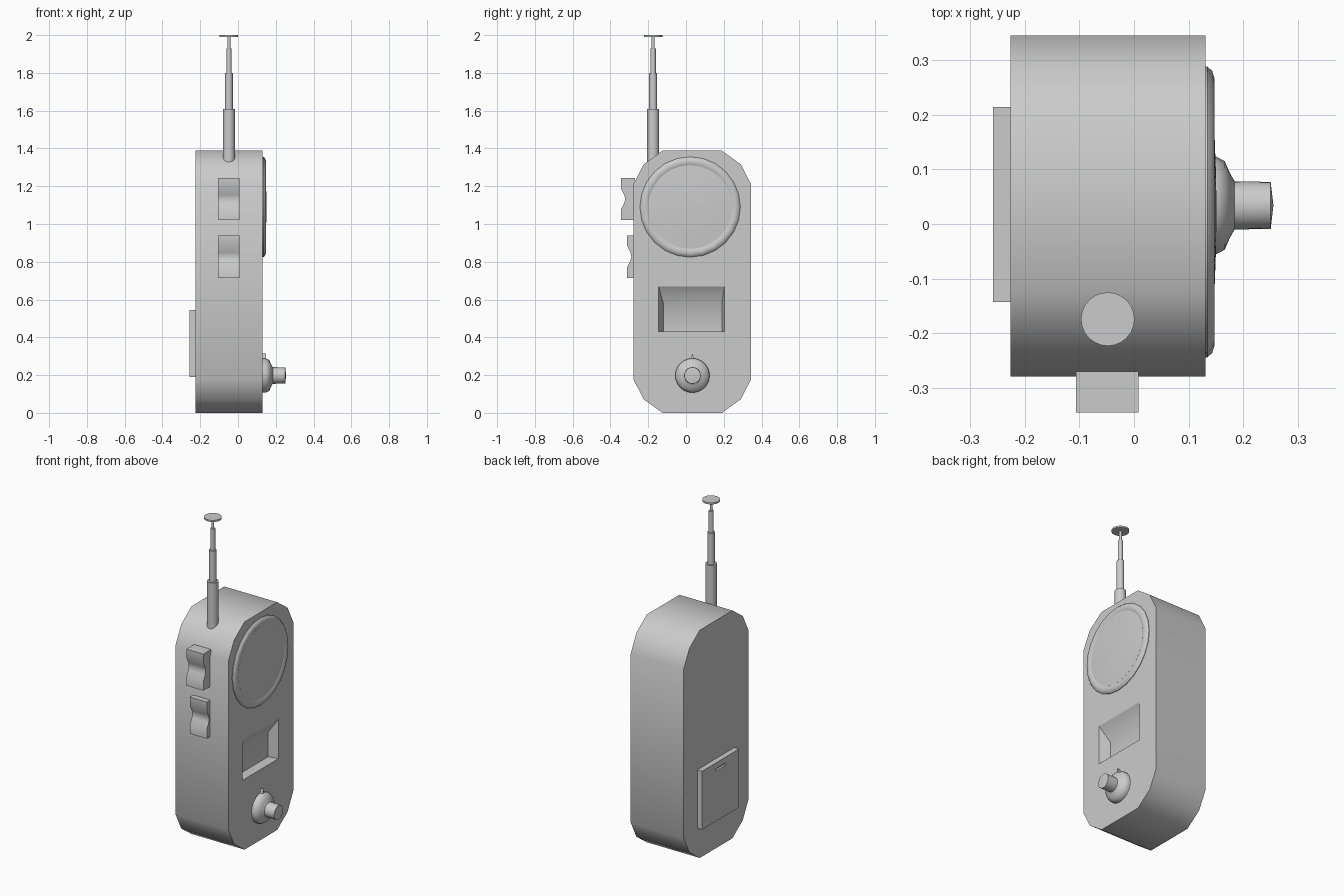
import bpy, bmesh, math
from mathutils import Matrix, Vector

if "Cube" in bpy.data.objects:
    bpy.data.objects.remove(bpy.data.objects["Cube"])


def finish(name, bm, angle=40):
    bmesh.ops.recalc_face_normals(bm, faces=bm.faces[:])
    me = bpy.data.meshes.new(name)
    bm.to_mesh(me)
    bm.free()
    ob = bpy.data.objects.new(name, me)
    bpy.context.collection.objects.link(ob)
    smooth(ob, angle)
    return ob


def smooth(ob, angle=40):
    bpy.ops.object.select_all(action='DESELECT')
    bpy.context.view_layer.objects.active = ob
    ob.select_set(True)
    bpy.ops.object.shade_smooth_by_angle(angle=math.radians(angle))


def loft(name, a, b):
    """Solid between two matching loops of 3D points."""
    bm = bmesh.new()
    va, vb = [bm.verts.new(p) for p in a], [bm.verts.new(p) for p in b]
    bm.faces.new(va)
    bm.faces.new(vb)
    n = len(a)
    for i in range(n):
        j = (i + 1) % n
        bm.faces.new((va[i], va[j], vb[j], vb[i]))
    return finish(name, bm)


def prism(name, yz, x0, x1):
    return loft(name, [(x0, y, z) for y, z in yz], [(x1, y, z) for y, z in yz])


def rect(y0, y1, z0, z1):
    return [(y0, z0), (y1, z0), (y1, z1), (y0, z1)]


def lathe(name, profile, origin, axis, sides, angle=40):
    """Revolve (radius, height) points about an axis through origin."""
    bm = bmesh.new()
    vs = [bm.verts.new((r, 0, h)) for r, h in profile]
    es = [bm.edges.new(p) for p in zip(vs, vs[1:])]
    bmesh.ops.spin(bm, geom=vs + es, cent=(0, 0, 0), axis=(0, 0, 1),
                   angle=math.tau, steps=sides, use_duplicate=False)
    bmesh.ops.remove_doubles(bm, verts=bm.verts[:], dist=1e-5)
    rot = Vector((0, 0, 1)).rotation_difference(Vector(axis)).to_matrix().to_4x4()
    bm.transform(Matrix.Translation(origin) @ rot)
    return finish(name, bm, angle)


def cut(ob, cutter):
    cutter.hide_render = True
    mod = ob.modifiers.new("cut", 'BOOLEAN')
    mod.object, mod.operation, mod.solver = cutter, 'DIFFERENCE', 'EXACT'
    bpy.context.view_layer.objects.active = ob
    bpy.ops.object.modifier_apply(modifier=mod.name)
    bpy.data.objects.remove(cutter)
    smooth(ob)


# Case: rounded-corner slab, mirrored about its centre
CY, CZ = 0.033, 0.694
corner = [(0.312, 0.515), (0.257, 0.622), (0.157, 0.694)]
outline = []
for sy, sz in ((1, 1), (-1, 1), (-1, -1), (1, -1)):
    pts = corner if sy * sz > 0 else corner[::-1]
    outline += [(CY + sy * y, CZ + sz * z) for y, z in pts]
case = prism("case", outline, -0.226, 0.131)

# Display recess with sloping top and sides
outer = rect(-0.145, 0.203, 0.43, 0.67)
inner = rect(-0.12, 0.19, 0.43, 0.58)
cut(case, loft("recess_cutter", [(0.1311, y, z) for y, z in outer],
               [(0.07, y, z) for y, z in inner]))

# Battery cover with finger slot
cover = prism("battery_cover", rect(-0.143, 0.214, 0.19, 0.546), -0.258, -0.22)
cut(cover, prism("slot_cutter", rect(-0.015, 0.086, 0.497, 0.51), -0.3, -0.245))

# Side buttons with a finger dip
for name, z0, y_out in (("upper_button", 1.02, -0.345), ("lower_button", 0.715, -0.312)):
    prism(name, [(-0.27, z0), (y_out, z0), (y_out, z0 + 0.055),
                 (y_out + 0.018, z0 + 0.09), (y_out + 0.023, z0 + 0.112),
                 (y_out + 0.018, z0 + 0.134), (y_out, z0 + 0.17),
                 (y_out, z0 + 0.223), (-0.27, z0 + 0.223)], -0.106, 0.008)

# Speaker rim and slightly domed grille
C = (0, 0.022, 1.09)
lathe("speaker_rim", [(0.266, 0.12), (0.266, 0.134), (0.258, 0.143), (0.245, 0.147),
                      (0.23, 0.146), (0.215, 0.138), (0.215, 0.12)], C, (1, 0, 0), 24)
lathe("speaker_grille", [(0.222, 0.12), (0.222, 0.142), (0.15, 0.147), (0.07, 0.15),
                         (0, 0.151)], C, (1, 0, 0), 24)

# Tuning knob and its pointer
lathe("knob", [(0, 0.12), (0.091, 0.12), (0.091, 0.147), (0.081, 0.166), (0.06, 0.175),
               (0.044, 0.184), (0.043, 0.25), (0, 0.255)],
      (0, 0.034, 0.198), (1, 0, 0), 24, 50)
prism("knob_pointer", [(0.02, 0.27), (0.048, 0.27), (0.034, 0.315)], 0.131, 0.148)

# Telescopic antenna with a disc tip
lathe("antenna", [(0, 1.28), (0.032, 1.28), (0.032, 1.61), (0.021, 1.61), (0.021, 1.8),
                  (0.014, 1.8), (0.014, 1.93), (0.008, 1.93), (0.008, 1.99), (0.049, 1.99),
                  (0.049, 2.0), (0, 2.0)], (-0.048, -0.174, 0), (0, 0, 1), 24)
